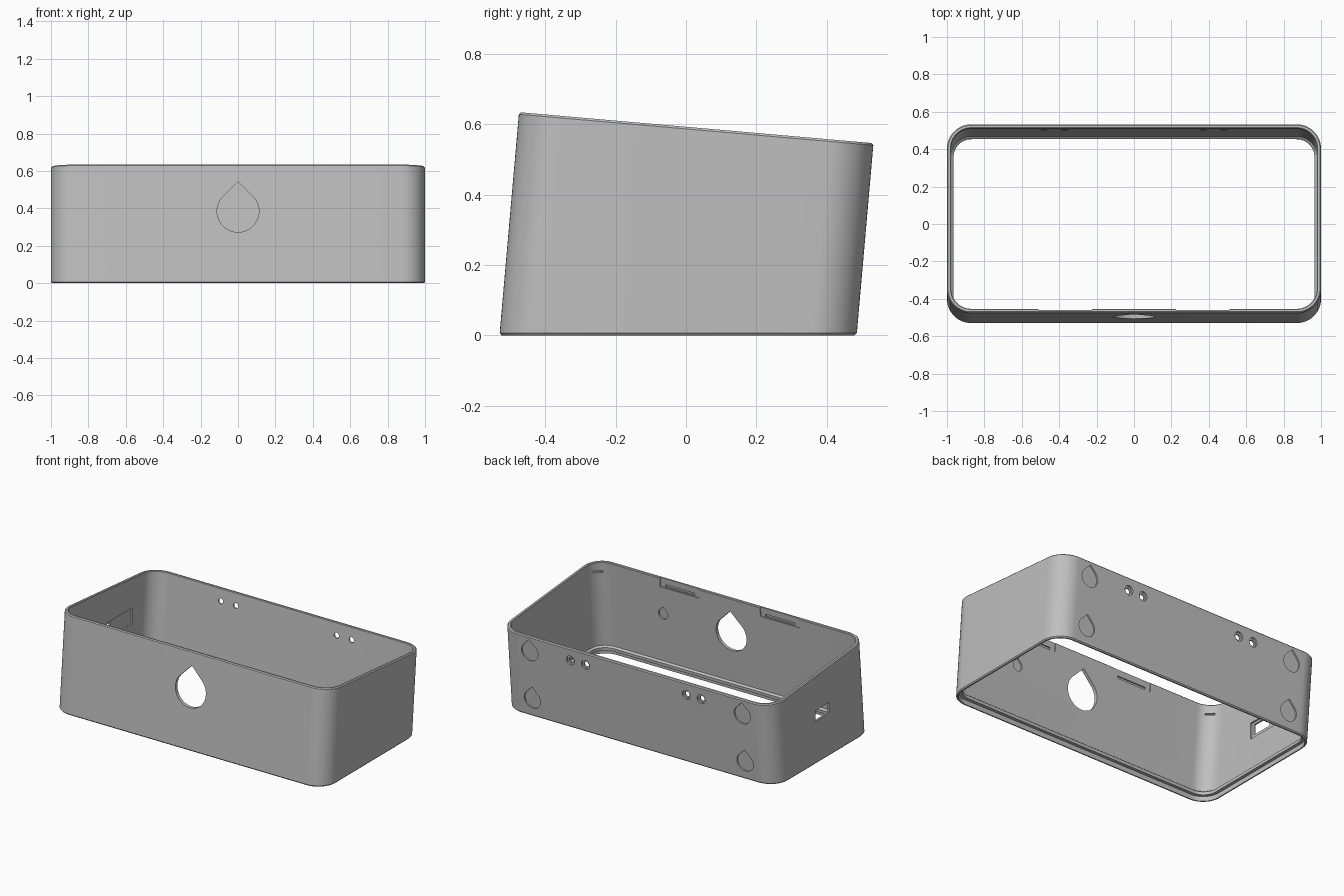
import bpy, bmesh, math

cube = bpy.data.objects.get("Cube")
if cube:
    bpy.data.objects.remove(cube, do_unlink=True)

LEAN = math.tan(math.radians(5))
HALF_X, HALF_Y, RADIUS = 1.0, 0.508, 0.13
WALL = 0.022
SHIFT = -0.0225
TOP = 0.593

grey = bpy.data.materials.new("plain grey")
grey.use_nodes = True
grey.diffuse_color = (0.52, 0.52, 0.52, 1)
grey.node_tree.nodes["Principled BSDF"].inputs["Base Color"].default_value = (0.52, 0.52, 0.52, 1)


def lean(x, y, z):
    """Tilt the walls backwards while keeping the base flat."""
    return (x, y + SHIFT + LEAN * z, z)


def top_height(y):
    return (TOP - LEAN * (y + SHIFT)) / (1 + LEAN * LEAN)


def rounded_rectangle(inset, steps=14):
    r = RADIUS - inset
    points = []
    for corner, (sx, sy) in enumerate(((1, 1), (-1, 1), (-1, -1), (1, -1))):
        for i in range(steps + 1):
            a = math.pi / 2 * (corner + i / steps)
            points.append((sx * (HALF_X - RADIUS) + r * math.cos(a),
                           sy * (HALF_Y - RADIUS) + r * math.sin(a)))
    return points


def make_object(name, bm):
    bmesh.ops.recalc_face_normals(bm, faces=bm.faces)
    mesh = bpy.data.meshes.new(name)
    bm.to_mesh(mesh)
    bm.free()
    obj = bpy.data.objects.new(name, mesh)
    bpy.context.collection.objects.link(obj)
    mesh.materials.append(grey)
    return obj


# Wall section swept round the outline: (inset, height, measured from the rim)
SECTION = [(0.006, 0, False), (0, 0.007, False), (0, -0.006, True),
           (0.006, 0, True), (WALL - 0.004, 0, True), (WALL, -0.004, True),
           (WALL, 0.06, False), (0.035, 0.05, False), (0.035, 0.03, False),
           (0.014, 0.03, False), (0.014, 0, False)]
bm = bmesh.new()
rings = []
for inset, h, from_rim in SECTION:
    rings.append([bm.verts.new(lean(x, y, h + (top_height(y) if from_rim else 0)))
                  for x, y in rounded_rectangle(inset)])
for k, ring in enumerate(rings):
    after = rings[(k + 1) % len(rings)]
    n = len(ring)
    for i in range(n):
        j = (i + 1) % n
        bm.faces.new((ring[i], ring[j], after[j], after[i]))
shell = make_object("enclosure_shell", bm)


# Outlines for openings
def disc(x, z, r, n=24):
    return [(x + r * math.cos(math.tau * i / n), z + r * math.sin(math.tau * i / n))
            for i in range(n)]


def teardrop(x, z, r, n=36):
    arc = [math.radians(135 + 270 * i / n) for i in range(n + 1)]
    return [(x, z + r * math.sqrt(2))] + [(x + r * math.cos(a), z + r * math.sin(a)) for a in arc]


def block(a0, a1, z0, z1):
    return [(a0, z0), (a1, z0), (a1, z1), (a0, z1)]


def prism(bm, outline, d0, d1, place):
    """Extrude an outline between two depths; place maps (a, z, depth) to a point."""
    ends = [[bm.verts.new(place(a, z, d)) for a, z in outline] for d in (d0, d1)]
    n = len(outline)
    bm.faces.new(ends[0])
    bm.faces.new(ends[1][::-1])
    for i in range(n):
        j = (i + 1) % n
        bm.faces.new((ends[0][i], ends[0][j], ends[1][j], ends[1][i]))


def along_y(a, z, d):
    return lean(a, d, z)


def along_x(a, z, d):
    return lean(d, a - SHIFT - LEAN * z, z)


def corner_groove(side):
    def place(a, z, d):
        s = math.sqrt(0.5)
        return lean(side * (HALF_X - RADIUS + s * (d + a)),
                    -(HALF_Y - RADIUS) - s * (d - a), z)
    return place


def carve(bm):
    cutter = make_object("cutter", bm)
    cutter.hide_render = True
    mod = shell.modifiers.new("carve", "BOOLEAN")
    mod.operation, mod.solver, mod.object = "DIFFERENCE", "EXACT", cutter
    bpy.ops.object.select_all(action="DESELECT")
    bpy.context.view_layer.objects.active = shell
    shell.select_set(True)
    bpy.ops.object.modifier_apply(modifier=mod.name)
    bpy.data.objects.remove(cutter, do_unlink=True)


INNER_Y, INNER_X = HALF_Y - WALL, HALF_X - WALL

# First pass: front window, shallow recesses, counterbores and pockets
bm = bmesh.new()
prism(bm, teardrop(0, 0.385, 0.112), -0.6, -0.4, along_y)
prism(bm, teardrop(0.5, 0.385, 0.034), -INNER_Y - 0.01, -0.4, along_y)
for side in (-1, 1):
    for z in (0.115, 0.44):
        prism(bm, teardrop(side * 0.78, z, 0.06), HALF_Y - 0.01, 0.6, along_y)
    for x in (0.37, 0.48):
        prism(bm, disc(side * x, 0.465, 0.03), HALF_Y - 0.011, 0.6, along_y)
    # clip recesses behind the front rim
    prism(bm, block(side * 0.225, side * 0.51, 0.57, 0.7), -INNER_Y - 0.006, -0.4, along_y)
    prism(bm, block(-0.03, 0.03, 0.56, 0.572), 0.08, 0.118, corner_groove(side))
# board pocket inside the side wall
prism(bm, block(-0.09, 0.29, 0.26, 0.37), -INNER_X - 0.01, -0.9, along_x)
carve(bm)

# Second pass: screw holes, clip slots and the cable port
bm = bmesh.new()
for side in (-1, 1):
    for x in (0.37, 0.48):
        prism(bm, disc(side * x, 0.465, 0.018), 0.4, 0.6, along_y)
    prism(bm, block(side * 0.26, side * 0.475, 0.577, 0.592), -INNER_Y - 0.014, -0.4, along_y)
prism(bm, block(-0.07, 0.07, 0.285, 0.355), -1.1, -0.9, along_x)
carve(bm)

bpy.ops.object.shade_smooth_by_angle(angle=math.radians(30))
